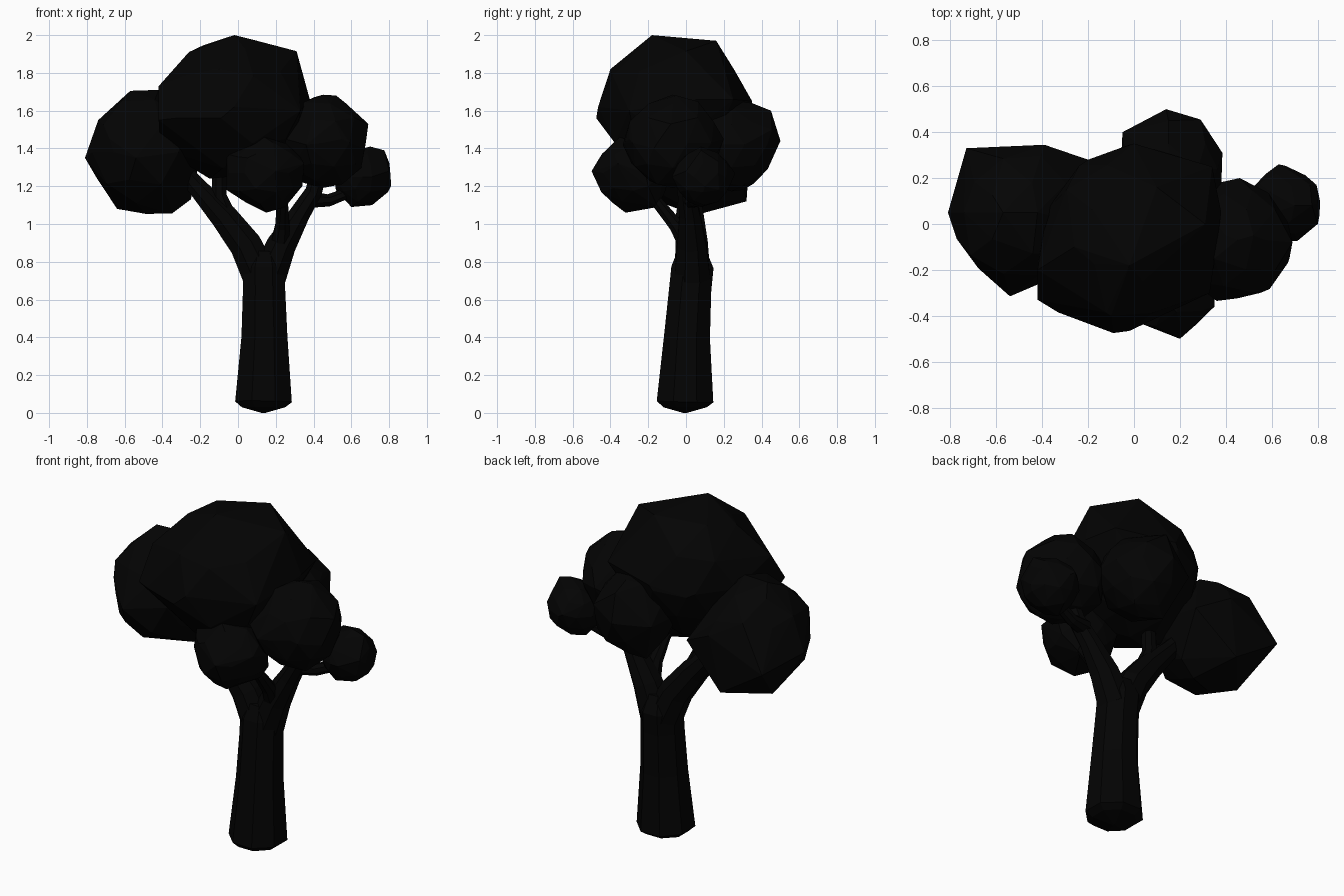
import bpy, bmesh, math
from mathutils import Vector

# Near-black colour shared by the whole tree
dark = bpy.data.materials.new("dark")
dark.diffuse_color = (0.001, 0.001, 0.001, 1)


def finish(bm, name):
    bmesh.ops.recalc_face_normals(bm, faces=bm.faces)
    mesh = bpy.data.meshes.new(name)
    bm.to_mesh(mesh)
    bm.free()
    mesh.materials.append(dark)
    obj = bpy.data.objects.new(name, mesh)
    bpy.context.collection.objects.link(obj)


def limb(name, path, sides=8):
    """Tapered tube through (x, y, z, radius) points."""
    bm = bmesh.new()
    pts = [Vector(p[:3]) for p in path]
    rings = []
    for i, p in enumerate(pts):
        d = (pts[min(i + 1, len(pts) - 1)] - pts[max(i - 1, 0)]).normalized()
        u = Vector((0, 1, 0)).cross(d).normalized()
        v = d.cross(u)
        ring = []
        for k in range(sides):
            a = 2 * math.pi * (k + 0.5) / sides
            r = path[i][3] * 1.08
            ring.append(bm.verts.new(p + r * (math.cos(a) * u + math.sin(a) * v)))
        rings.append(ring)
    for a, b in zip(rings, rings[1:]):
        for k in range(sides):
            n = (k + 1) % sides
            bm.faces.new((a[k], a[n], b[n], b[k]))
    bm.faces.new(rings[0])
    bm.faces.new(rings[-1])
    finish(bm, name)


def foliage(name, centre, radii, corners):
    """Faceted clump: convex hull of a coarse ball and a few jutting corners."""
    bm = bmesh.new()
    bmesh.ops.create_icosphere(bm, subdivisions=2, radius=1)
    pts = []
    for i, v in enumerate(bm.verts):
        k = 0.95 + 0.04 * math.sin(i * 2.7 + centre[0] * 9)
        pts.append([c + r * k * q for c, r, q in zip(centre, radii, v.co)])
    bm.clear()
    for p in pts + list(corners):
        bm.verts.new(p)
    bmesh.ops.convex_hull(bm, input=bm.verts[:])
    loose = [v for v in bm.verts if not v.link_faces]
    bmesh.ops.delete(bm, geom=loose, context='VERTS')
    finish(bm, name)


# Trunk with a rounded foot
limb("trunk", [(.135, -.005, 0, .01), (.135, -.005, .03, .115),
               (.135, -.005, .06, .15), (.14, .005, .4, .122),
               (.138, .022, .65, .112), (.136, .034, .77, .112),
               (.14, .03, .86, .075)])

# Main branches and their forks
limb("left_branch", [(.12, .034, .72, .095), (.04, .03, .89, .085),
                     (-.075, .02, 1.04, .072), (-.22, .02, 1.2, .05),
                     (-.35, .02, 1.35, .04)])
limb("left_upper_branch", [(-.05, .02, 1.0, .06), (-.1, .01, 1.15, .04),
                           (-.1, 0, 1.4, .035)])
limb("right_branch", [(.16, .034, .72, .095), (.23, .03, .89, .078),
                      (.325, .02, 1.05, .055), (.4, 0, 1.17, .045),
                      (.45, -.03, 1.35, .04)])
limb("right_side_branch", [(.37, .02, 1.13, .045), (.48, .05, 1.125, .032),
                           (.62, .08, 1.18, .028)])
limb("front_branch", [(.22, .03, .86, .055), (.235, -.05, .99, .038),
                      (.235, -.14, 1.1, .03), (.19, -.26, 1.25, .028)])

# Foliage clumps
foliage("top_foliage", (-.02, -.06, 1.62), (.39, .41, .39),
        [(-.42, -.2, 1.73), (-.42, -.33, 1.55), (-.41, -.1, 1.4),
         (-.26, -.1, 1.91), (-.02, -.18, 2.0), (.1, .16, 1.97),
         (.31, 0, 1.915), (.38, .05, 1.66), (.34, .25, 1.66),
         (-.09, -.475, 1.56), (-.33, -.385, 1.56), (-.1, -.4, 1.82),
         (0, .35, 1.65), (-.2, .28, 1.6), (.33, -.3, 1.6), (-.15, -.08, 1.24)])
foliage("left_foliage", (-.49, .03, 1.38), (.31, .32, .33),
        [(-.81, .05, 1.35), (-.73, .33, 1.3), (-.39, .345, 1.45),
         (-.2, .28, 1.35), (-.68, -.19, 1.45), (-.54, -.315, 1.35),
         (-.57, .05, 1.705), (-.42, .05, 1.71), (-.74, .05, 1.55),
         (-.64, .1, 1.08), (-.35, .08, 1.055), (-.45, .32, 1.12),
         (-.25, .1, 1.13)])
foliage("back_foliage", (.16, .24, 1.42), (.24, .24, .25),
        [(-.05, .4, 1.43), (.14, .5, 1.44), (.29, .455, 1.5),
         (.385, .31, 1.42), (.38, .16, 1.42), (.15, .45, 1.6),
         (.15, .35, 1.64), (.05, .3, 1.18), (.25, .3, 1.2)])
foliage("right_foliage", (.45, -.07, 1.43), (.245, .27, .26),
        [(.36, -.335, 1.42), (.55, -.3, 1.45), (.67, -.17, 1.4),
         (.69, -.08, 1.53), (.46, .2, 1.45), (.37, .18, 1.42),
         (.4, -.05, 1.67), (.52, -.05, 1.68), (.25, -.25, 1.45)])
foliage("far_right_foliage", (.66, .09, 1.25), (.16, .165, .16),
        [(.63, .26, 1.27), (.795, .17, 1.27), (.81, .1, 1.2), (.8, 0, 1.28),
         (.71, -.075, 1.25), (.775, .08, 1.39), (.7, .08, 1.41),
         (.71, .1, 1.1), (.6, .08, 1.09), (.51, .15, 1.25)])
foliage("front_foliage", (.15, -.28, 1.27), (.215, .21, .195),
        [(.2, -.5, 1.28), (.14, -.35, 1.46), (.15, -.32, 1.06),
         (-.06, -.3, 1.37), (-.06, -.3, 1.18), (.35, -.36, 1.32),
         (.05, -.44, 1.35), (.25, -.15, 1.09), (.34, -.2, 1.2)])
